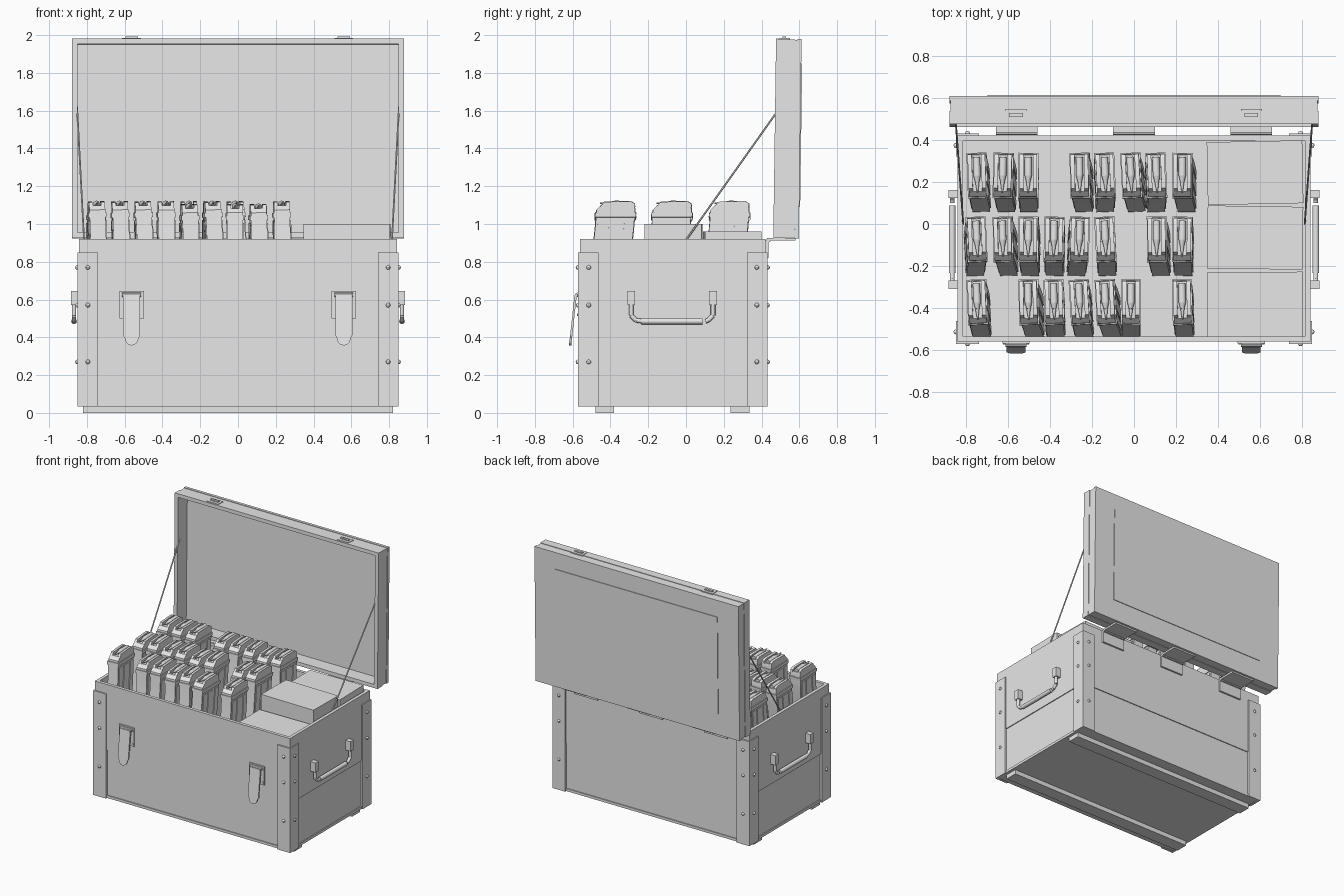
import bpy, bmesh, math, random
from mathutils import Matrix, Vector

if "Cube" in bpy.data.objects:
    bpy.data.objects.remove(bpy.data.objects["Cube"])

random.seed(4)
grey = bpy.data.materials.new("plain grey")
grey.diffuse_color = (0.8, 0.8, 0.8, 1)
grey.use_nodes = True
grey.node_tree.nodes["Principled BSDF"].inputs["Base Color"].default_value = grey.diffuse_color


def add_box(bm, x0, x1, y0, y1, z0, z1):
    m = Matrix.Translation(((x0 + x1) / 2, (y0 + y1) / 2, (z0 + z1) / 2)) @ \
        Matrix.Diagonal((x1 - x0, y1 - y0, z1 - z0, 1))
    bmesh.ops.create_cube(bm, size=1, matrix=m)


def add_rod(bm, a, b, r, r2=None, n=10):
    a, b = Vector(a), Vector(b)
    d = b - a
    m = Matrix.Translation((a + b) / 2) @ d.to_track_quat('Z', 'Y').to_matrix().to_4x4()
    bmesh.ops.create_cone(bm, cap_ends=True, segments=n, radius1=r,
                          radius2=r if r2 is None else r2, depth=d.length, matrix=m)


def add_prism(bm, outline, x0, x1):
    """Extrude a (y, z) outline along x."""
    face = bm.faces.new([bm.verts.new((x0, y, z)) for y, z in outline])
    ext = bmesh.ops.extrude_face_region(bm, geom=[face])
    moved = [v for v in ext['geom'] if isinstance(v, bmesh.types.BMVert)]
    bmesh.ops.translate(bm, verts=moved, vec=(x1 - x0, 0, 0))


def finish(bm, name, smooth=False):
    bmesh.ops.recalc_face_normals(bm, faces=bm.faces)
    me = bpy.data.meshes.new(name)
    bm.to_mesh(me)
    bm.free()
    me.materials.append(grey)
    ob = bpy.data.objects.new(name, me)
    bpy.context.collection.objects.link(ob)
    if smooth:
        bpy.ops.object.select_all(action='DESELECT')
        bpy.context.view_layer.objects.active = ob
        ob.select_set(True)
        bpy.ops.object.shade_smooth_by_angle(angle=math.radians(40))
    return ob


def ring(bm, x, y0, y1, z0, z1, t):
    """Four upright walls around a rectangle."""
    add_box(bm, -x, x, y0, y0 + t, z0, z1)
    add_box(bm, -x, x, y1 - t, y1, z0, z1)
    for s in (-1, 1):
        add_box(bm, *sorted((s * x, s * (x - t))), y0 + t, y1 - t, z0, z1)


# Crate walls: lower planks, upper planks, top rim and base
bm = bmesh.new()
ring(bm, 0.835, -0.555, 0.415, 0.035, 0.41, 0.02)
add_box(bm, -0.83, 0.83, -0.55, 0.41, 0.035, 0.06)
finish(bm, "lower_planks")
bm = bmesh.new()
ring(bm, 0.842, -0.562, 0.422, 0.41, 0.92, 0.025)
finish(bm, "upper_planks")
bm = bmesh.new()
ring(bm, 0.842, -0.562, 0.422, 0.035, 0.055, 0.012)
finish(bm, "base_edge")
bm = bmesh.new()
add_box(bm, -0.82, 0.82, -0.54, 0.4, 0.48, 0.5)
finish(bm, "inner_floor")

# Runners under the base
for name, y in (("front_runner", -0.48), ("back_runner", 0.235)):
    bm = bmesh.new()
    add_box(bm, -0.82, 0.82, y, y + 0.1, 0, 0.036)
    finish(bm, name)

# Corner angle plates with domed rivets
plates, rivets = bmesh.new(), bmesh.new()
for sx in (-1, 1):
    for sy, edge in ((-1, -0.572), (1, 0.432)):
        add_box(plates, *sorted((sx * 0.85, sx * 0.74)),
                *sorted((edge, edge - sy * 0.02)), 0.033, 0.848)
        add_box(plates, *sorted((sx * 0.85, sx * 0.83)),
                *sorted((edge, edge - sy * 0.11)), 0.033, 0.848)
        for z in (0.27, 0.57, 0.77):
            for p in ((sx * 0.795, edge, z), (sx * 0.85, edge - sy * 0.057, z)):
                bmesh.ops.create_uvsphere(rivets, u_segments=8, v_segments=6,
                                          radius=0.012, matrix=Matrix.Translation(p))
finish(plates, "corner_plates")
finish(rivets, "rivets", True)

# Side carrying handles
for s, side in ((-1, "left"), (1, "right")):
    bm = bmesh.new()
    for y in (-0.29, 0.143):
        add_box(bm, *sorted((s * 0.84, s * 0.885)), y - 0.02, y + 0.02, 0.57, 0.645)
        inner = y + (0.05 if y < 0 else -0.05)
        pts = [(s * 0.868, y, 0.58), (s * 0.868, y, 0.515),
               (s * 0.868, (y + inner) / 2, 0.49), (s * 0.868, inner + 0.01, 0.485)]
        for a, b in zip(pts, pts[1:]):
            add_rod(bm, a, b, 0.012)
    add_rod(bm, (s * 0.868, -0.235, 0.485), (s * 0.868, 0.088, 0.485), 0.016, n=12)
    finish(bm, side + "_handle", True)

# Front latches: mounting plate, screws, and a hanging round-ended strap
for cx, side in ((-0.563, "left"), (0.56, "right")):
    bm = bmesh.new()
    add_box(bm, cx - 0.065, cx + 0.065, -0.57, -0.56, 0.5, 0.645)
    add_rod(bm, (cx - 0.05, -0.575, 0.625), (cx + 0.05, -0.575, 0.625), 0.012)
    for dx in (-0.055, 0.055):
        for z in (0.52, 0.62):
            add_rod(bm, (cx + dx, -0.565, z), (cx + dx, -0.576, z), 0.007, n=8)
    outline = [(-0.045, 0.625), (0.045, 0.625), (0.045, 0.41)]
    outline += [(0.036 * math.cos(a), 0.395 - 0.038 * math.sin(a))
                for a in [math.pi * i / 8 for i in range(9)]] + [(-0.045, 0.41)]
    strap = [bm.verts.new((cx + x, -0.578 - (0.625 - z) * 0.11, z)) for x, z in outline]
    f = bm.faces.new(strap)
    ext = bmesh.ops.extrude_face_region(bm, geom=[f])
    bmesh.ops.translate(bm, vec=(0, -0.012, 0), verts=[
        v for v in ext['geom'] if isinstance(v, bmesh.types.BMVert)])
    finish(bm, side + "_latch")

# Open lid: hollow tray leaning back slightly
lean = Matrix.Translation((0, 0.53, 0.92)) @ Matrix.Rotation(-0.014, 4, 'X') @ \
    Matrix.Translation((0, -0.53, -0.92))
bm = bmesh.new()
add_box(bm, -0.88, 0.88, 0.575, 0.597, 0.925, 1.98)
for y0, y1, e in ((0.462, 0.525, 0), (0.525, 0.575, 0.004)):
    for s in (-1, 1):
        add_box(bm, *sorted((s * (0.88 - e), s * 0.85)), y0, y1, 0.925 + e, 1.98 - e)
    add_box(bm, -0.85, 0.85, y0, y1, 0.925 + e, 0.953)
    add_box(bm, -0.85, 0.85, y0, y1, 1.952, 1.98 - e)
bm.transform(lean)
finish(bm, "lid")
bm = bmesh.new()
add_box(bm, -0.7, 0.7, 0.59, 0.602, 1.09, 1.85)
bm.transform(lean)
finish(bm, "lid_back_panel")
bm = bmesh.new()
for x in (-0.563, 0.56):
    add_box(bm, x - 0.033, x + 0.033, 0.497, 0.515, 1.97, 1.992)
    add_box(bm, x - 0.05, x + 0.05, 0.475, 0.535, 1.975, 1.984)
bm.transform(lean)
finish(bm, "lid_catches")

# Back hinges
bm = bmesh.new()
for x in (-0.56, 0, 0.56):
    add_box(bm, x - 0.1, x + 0.1, 0.42, 0.436, 0.82, 0.915)
    add_box(bm, x - 0.1, x + 0.1, 0.43, 0.58, 0.912, 0.926)
    add_rod(bm, (x - 0.1, 0.437, 0.915), (x + 0.1, 0.437, 0.915), 0.012)
finish(bm, "hinges")

# Lid stays
bm = bmesh.new()
for s in (-1, 1):
    add_rod(bm, (s * 0.815, 0.0, 0.915), (s * 0.852, 0.5, 1.62), 0.005, n=6)
finish(bm, "lid_stays")

# Three storage boxes, slightly askew
for name, y, d, top, turn in (("front_box", -0.385, 0.31, 0.89, 0.01),
                              ("middle_box", -0.065, 0.30, 1.0, -0.015),
                              ("back_box", 0.245, 0.30, 0.96, 0.02)):
    bm = bmesh.new()
    add_box(bm, -0.228, 0.228, -d / 2, d / 2, 0.5, top)
    bm.transform(Matrix.Translation((0.578, y, 0)) @ Matrix.Rotation(turn, 4, 'Z'))
    finish(bm, name)


# Curved magazine: body, side ribs, feed lips and top round
def curved(front, back, z0, z1, steps=6):
    zs = [z0 + (z1 - z0) * i / steps for i in range(steps + 1)]
    bend = lambda z: -0.075 * (-z / 0.6) ** 1.4
    return [(front + bend(z), z) for z in zs], [(back + bend(z), z) for z in reversed(zs)]


bm = bmesh.new()
f, b = curved(-0.102, 0.102, -0.045, -0.6)
add_prism(bm, f + b + [(0.095, -0.022), (-0.08, -0.022)], -0.042, 0.042)
for y0, y1 in ((-0.09, -0.05), (-0.03, 0.03), (0.05, 0.09)):
    f, b = curved(y0, y1, -0.1, -0.58)
    add_prism(bm, f + b, -0.047, 0.047)
f, b = curved(-0.108, 0.108, -0.06, -0.085, 1)
add_prism(bm, f + b, -0.048, 0.048)
lip = [(-0.085, -0.03), (-0.065, -0.004), (0.075, 0), (0.098, -0.012), (0.1, -0.03)]
for s in (-1, 1):
    add_prism(bm, lip, *sorted((s * 0.042, s * 0.022)))
add_rod(bm, (0, 0.085, -0.018), (0, -0.005, -0.014), 0.018)
add_rod(bm, (0, -0.005, -0.014), (0, -0.035, -0.012), 0.018, 0.01)
add_rod(bm, (0, -0.035, -0.012), (0, -0.085, -0.01), 0.01, 0.003)
first = finish(bm, "magazine", True)

# Three rows with a few gaps
spots = []
for y, gaps in ((0.235, {3}), (-0.07, {6}), (-0.37, {1, 7})):
    spots += [(-0.75 + 0.1225 * i, y) for i in range(9) if i not in gaps]
for n, (x, y) in enumerate(spots):
    ob = first
    if n:
        ob = first.copy()
        bpy.context.collection.objects.link(ob)
        ob.name = "magazine_%02d" % n
    ob.location = (x, y, 1.12 - random.choice((0, 0, 0.015)))
    ob.rotation_euler = (0, random.uniform(-0.05, 0.03), random.uniform(-0.03, 0.06))
